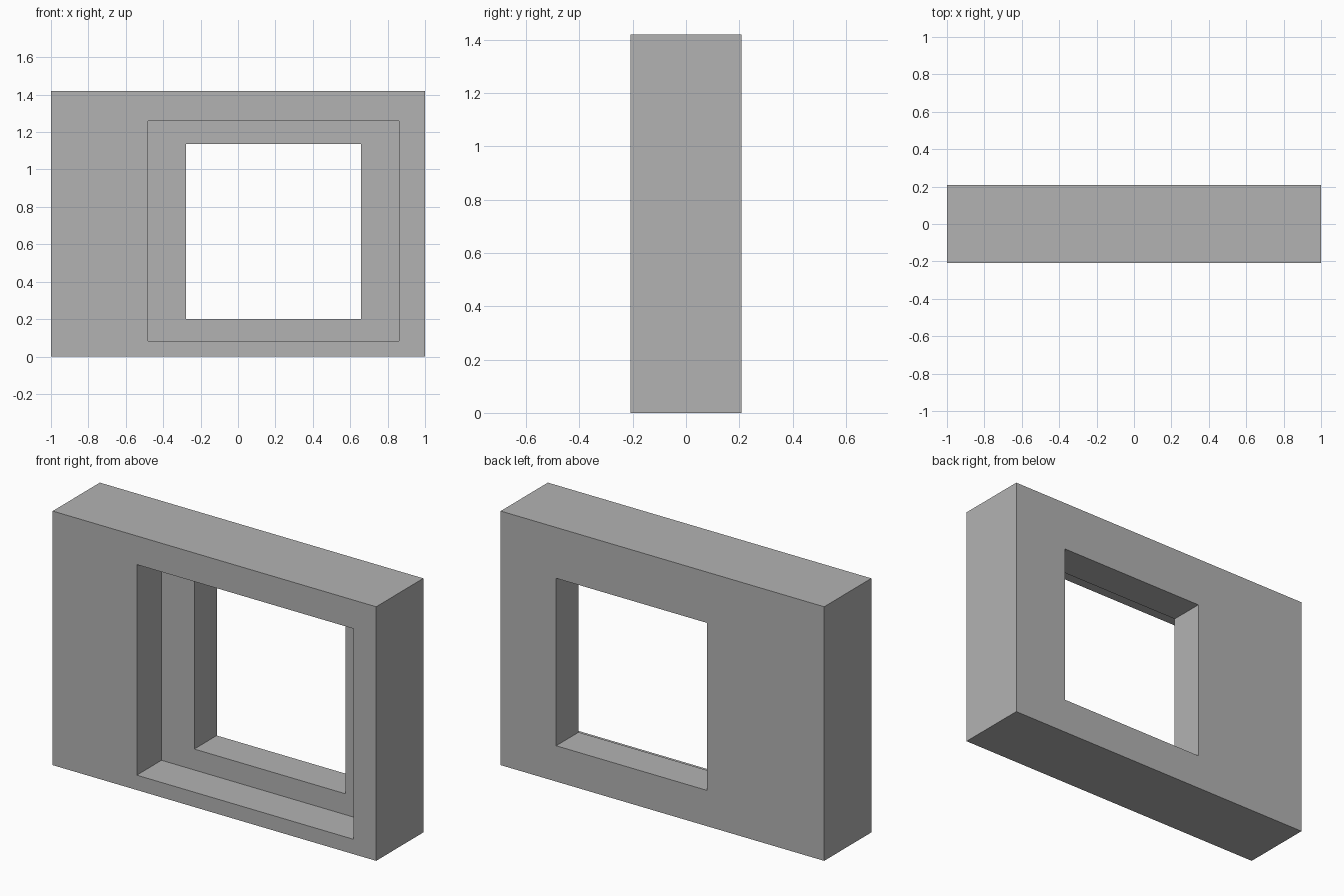
import bpy
import bmesh

cube = bpy.data.objects.get("Cube")
if cube:
    bpy.data.objects.remove(cube, do_unlink=True)

# Wall colour
grey = bpy.data.materials.new("plain_grey")
grey.use_nodes = True
colour = (0.45, 0.45, 0.45, 1)
grey.diffuse_color = colour
grey.node_tree.nodes["Principled BSDF"].inputs["Base Color"].default_value = colour

# Rectangles as x min, x max, z min, z max
WALL = (-1.0, 1.0, 0.0, 1.42)
RECESS = (-0.48, 0.86, 0.083, 1.26)
OPENING = (-0.277, 0.657, 0.2, 1.136)
FRONT, LEDGE, BACK = -0.208, 0.01, 0.208

bm = bmesh.new()


def ring(rect, y):
    x0, x1, z0, z1 = rect
    return [bm.verts.new((x, y, z)) for x, z in ((x0, z0), (x1, z0), (x1, z1), (x0, z1))]


# Cross-section swept round: front face, recess sides, ledge, opening sides, back face, outer edges
rings = [ring(WALL, FRONT), ring(RECESS, FRONT), ring(RECESS, LEDGE),
         ring(OPENING, LEDGE), ring(OPENING, BACK), ring(WALL, BACK)]
for a, b in zip(rings, rings[1:] + rings[:1]):
    for i in range(4):
        j = (i + 1) % 4
        bm.faces.new((a[i], a[j], b[j], b[i]))
bmesh.ops.recalc_face_normals(bm, faces=bm.faces)

mesh = bpy.data.meshes.new("wall_with_window_opening")
bm.to_mesh(mesh)
bm.free()
mesh.materials.append(grey)
wall = bpy.data.objects.new("wall_with_window_opening", mesh)
bpy.context.collection.objects.link(wall)
